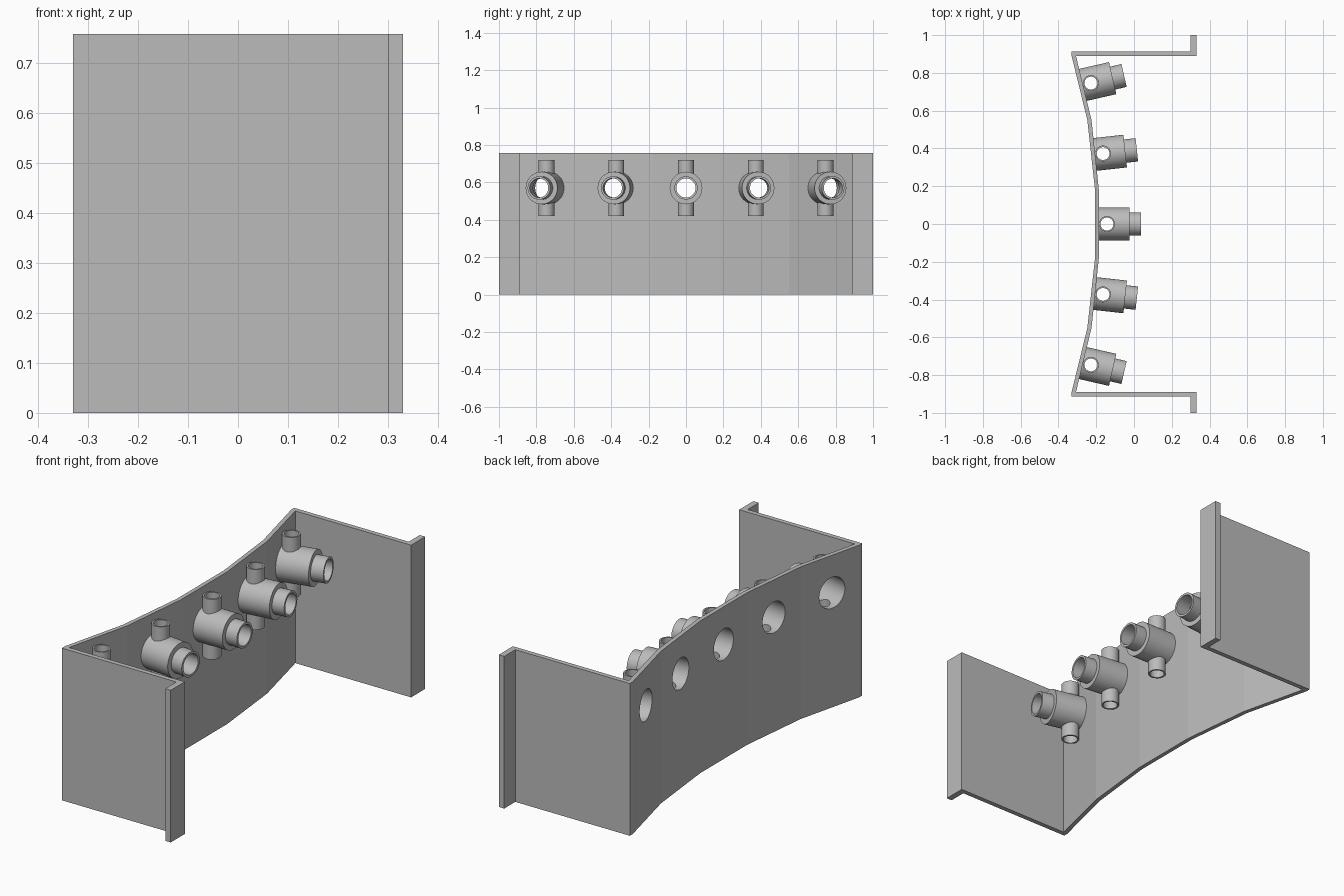
import bpy, bmesh, math
from mathutils import Matrix, Vector

if "Cube" in bpy.data.objects:
    bpy.data.objects.remove(bpy.data.objects["Cube"])

HEIGHT, PIPE_Z = 0.757, 0.57
SIDES = 48

grey = bpy.data.materials.new("plain grey")
grey.diffuse_color = (0.5, 0.5, 0.5, 1)
grey.use_nodes = True
grey.node_tree.nodes["Principled BSDF"].inputs["Base Color"].default_value = grey.diffuse_color


def new_object(name, bm):
    bmesh.ops.recalc_face_normals(bm, faces=bm.faces[:])
    mesh = bpy.data.meshes.new(name)
    bm.to_mesh(mesh)
    bm.free()
    mesh.materials.append(grey)
    ob = bpy.data.objects.new(name, mesh)
    bpy.context.collection.objects.link(ob)
    return ob


def lathe(name, profile):
    """Solid turned around the local x axis from (x, radius) points."""
    bm = bmesh.new()
    rings = []
    for x, r in profile:
        rings.append([bm.verts.new((x, r * math.cos(a), r * math.sin(a)))
                      for a in (2 * math.pi * i / SIDES for i in range(SIDES))])
    for a, b in zip(rings, rings[1:]):
        for i in range(SIDES):
            j = (i + 1) % SIDES
            bm.faces.new((a[i], a[j], b[j], b[i]))
    bm.faces.new(rings[0])
    bm.faces.new(rings[-1])
    return new_object(name, bm)


def combine(target, tool, operation):
    """Apply a boolean and discard the tool."""
    mod = target.modifiers.new("bool", 'BOOLEAN')
    mod.operation, mod.solver, mod.object = operation, 'EXACT', tool
    bpy.context.view_layer.update()
    deps = bpy.context.evaluated_depsgraph_get()
    mesh = bpy.data.meshes.new_from_object(target.evaluated_get(deps))
    target.modifiers.clear()
    target.data = mesh
    bpy.data.objects.remove(tool)


# Panel: curved back wall, side walls and outward flanges as one outline
half = [(-0.207, 0.185), (-0.247, 0.55), (-0.33, 0.889), (-0.33, 0.913),
        (0.30, 0.913), (0.30, 1.0), (0.33, 1.0), (0.33, 0.889),
        (-0.307, 0.889), (-0.225, 0.55), (-0.186, 0.18)]
outline = half + [(x, -y) for x, y in reversed(half)]
bm = bmesh.new()
base = bm.faces.new([bm.verts.new((x, y, 0)) for x, y in outline])
top = bmesh.ops.extrude_face_region(bm, geom=[base])
bmesh.ops.translate(bm, vec=(0, 0, HEIGHT),
                    verts=[v for v in top["geom"] if isinstance(v, bmesh.types.BMVert)])
panel = new_object("panel", bm)

# Pipe fitting: stepped barrel with a vertical cross pipe, hollow inside
fitting = lathe("pipe_fitting", [(-0.046, 0.087), (0.118, 0.087),
                                 (0.118, 0.062), (0.180, 0.062)])
upright = Matrix.Rotation(math.pi / 2, 4, 'Y')
cross = lathe("cross_pipe", [(-0.15, 0.042), (0.15, 0.042)])
cross.data.transform(upright)
combine(fitting, cross, 'UNION')
bore = lathe("barrel_bore", [(-0.1, 0.077), (0.10, 0.077),
                             (0.10, 0.051), (0.22, 0.051)])
combine(fitting, bore, 'DIFFERENCE')
bore = lathe("cross_bore", [(-0.2, 0.034), (0.2, 0.034)])
bore.data.transform(upright)
combine(fitting, bore, 'DIFFERENCE')

# Five fittings fanned along the wall, each with a matching hole behind it
places = [(-0.143, 0, 0)]
for s in (-1, 1):
    places += [(-0.164, 0.373 * s, 6.3 * s), (-0.228, 0.746 * s, 12.9 * s)]
fittings = []
for x, y, angle in places:
    matrix = Matrix.Translation((x, y, PIPE_Z)) @ Matrix.Rotation(math.radians(angle), 4, 'Z')
    ob = bpy.data.objects.new("pipe_fitting", fitting.data)
    bpy.context.collection.objects.link(ob)
    ob.matrix_world = matrix
    fittings.append(ob)
    hole = lathe("wall_hole", [(-0.12, 0.077), (0.0, 0.077)])
    hole.matrix_world = matrix
    combine(panel, hole, 'DIFFERENCE')
bpy.data.objects.remove(fitting)

# Smooth round surfaces, sharp rims
bpy.ops.object.select_all(action='DESELECT')
fittings[0].select_set(True)
bpy.context.view_layer.objects.active = fittings[0]
bpy.ops.object.shade_smooth_by_angle(angle=math.radians(30))
